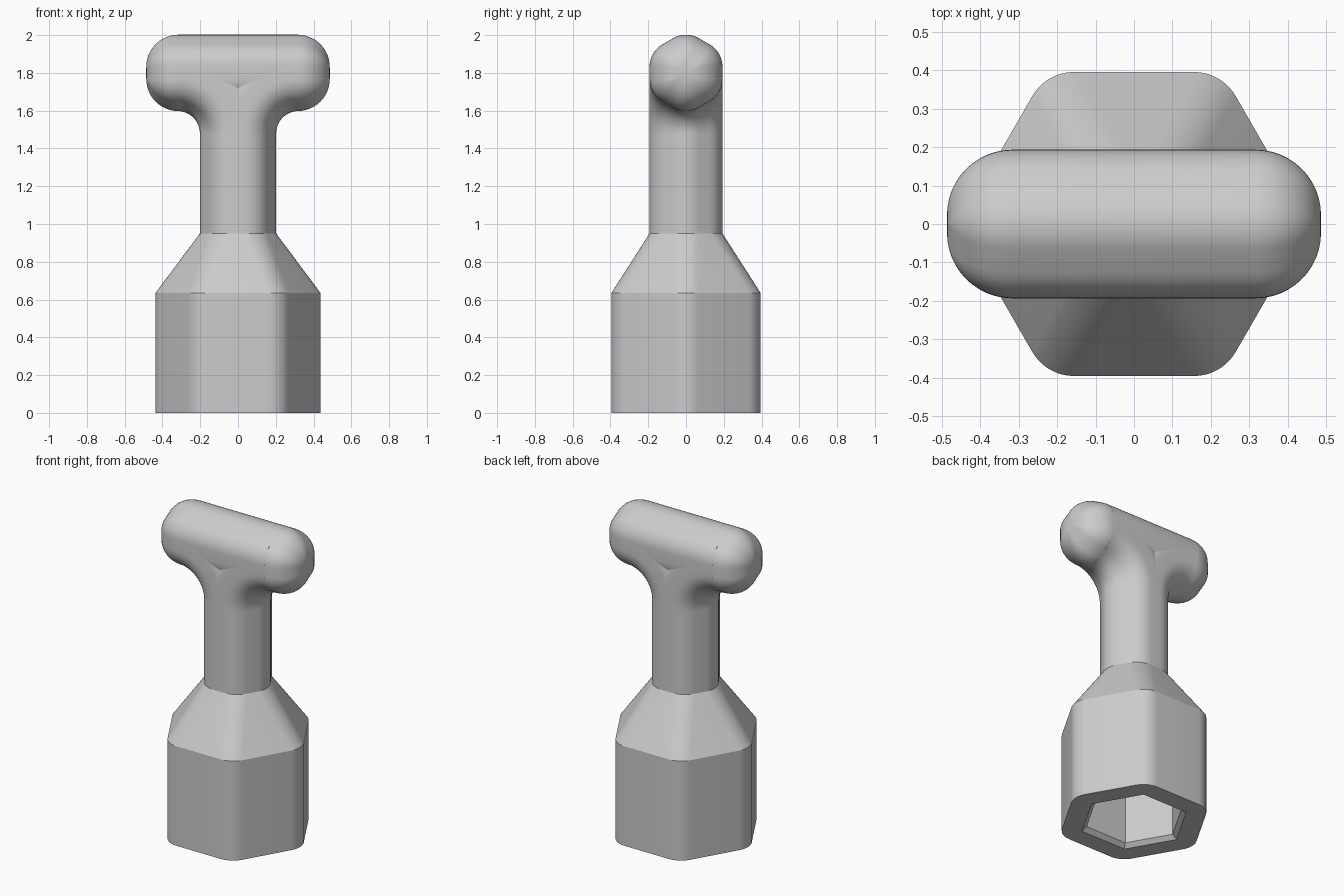
import bpy
import bmesh
from math import sin, cos, pi, radians

cube = bpy.data.objects.get("Cube")
if cube:
    bpy.data.objects.remove(cube, do_unlink=True)

GREY = (0.6, 0.6, 0.6, 1)
metal = bpy.data.materials.new("plain grey")
metal.use_nodes = True
metal.diffuse_color = GREY
metal.node_tree.nodes["Principled BSDF"].inputs["Base Color"].default_value = GREY

STEPS = 8


def rounded_hex(apothem, radius):
    """Hexagon outline with corners on the u axis and rounded corners."""
    reach = (apothem - radius) / cos(pi / 6)
    points = []
    for corner in range(6):
        a = corner * pi / 3
        for i in range(STEPS + 1):
            b = a + (i / STEPS - 0.5) * pi / 3
            points.append((reach * cos(a) + radius * cos(b),
                           reach * sin(a) + radius * sin(b)))
    return points


def loft(name, rings):
    """Skin a list of equal rings, cap both ends, and shade by angle."""
    bm = bmesh.new()
    loops = [[bm.verts.new(p) for p in ring] for ring in rings]
    n = len(loops[0])
    for low, high in zip(loops, loops[1:]):
        for i in range(n):
            j = (i + 1) % n
            bm.faces.new((low[i], low[j], high[j], high[i]))
    bm.faces.new(loops[0])
    bm.faces.new(loops[-1])
    bmesh.ops.remove_doubles(bm, verts=bm.verts, dist=1e-5)
    bmesh.ops.recalc_face_normals(bm, faces=bm.faces)
    mesh = bpy.data.meshes.new(name)
    bm.to_mesh(mesh)
    bm.free()
    mesh.materials.append(metal)
    obj = bpy.data.objects.new(name, mesh)
    bpy.context.collection.objects.link(obj)
    bpy.ops.object.select_all(action="DESELECT")
    obj.select_set(True)
    bpy.context.view_layer.objects.active = obj
    bpy.ops.object.shade_smooth_by_angle(angle=radians(25))
    return obj


def level(apothem, radius, z):
    return [(u, v, z) for u, v in rounded_hex(apothem, radius)]


BODY = (0.395, 0.125)
ROD = (0.193, 0.135)
BODY_TOP, NECK_TOP = 0.635, 0.95
BAR_Z, BEND = 1.8, 0.32
BEND_Z = BAR_Z - BEND

# Hex socket body: blind hole, chamfered mouth, outer wall, tapered neck
loft("socket_body", [
    level(0.252, 0, 0.55),
    level(0.252, 0, 0.025),
    level(0.277, 0, 0),
    level(*BODY, 0),
    level(*BODY, BODY_TOP),
    level(*ROD, NECK_TOP),
])

# Stem
loft("stem", [level(*ROD, NECK_TOP), level(*ROD, BEND_Z)])

# Curved branches from the stem into the handle
for side, label in ((1, "left"), (-1, "right")):
    rings = []
    for i in range(17):
        t = i / 16 * pi / 2
        rings.append([(side * (BEND - (BEND + u) * cos(t)), v,
                       BEND_Z + (BEND + u) * sin(t))
                      for u, v in rounded_hex(*ROD)])
    loft("branch_" + label, rings)

# Handle bar with rounded ends
HALF, END = 0.486, 0.17
half_profile = []
for i in range(13):
    t = i / 12 * pi / 2
    inset = END * (1 - cos(t))
    half_profile.append((HALF - END * (1 - sin(t)),
                         ROD[0] - inset, max(ROD[1] - inset, 0.01)))
stations = [(-x, a, r) for x, a, r in reversed(half_profile)] + half_profile
loft("handle_bar", [[(x, v, BAR_Z + u) for u, v in rounded_hex(a, r)]
                    for x, a, r in stations])
